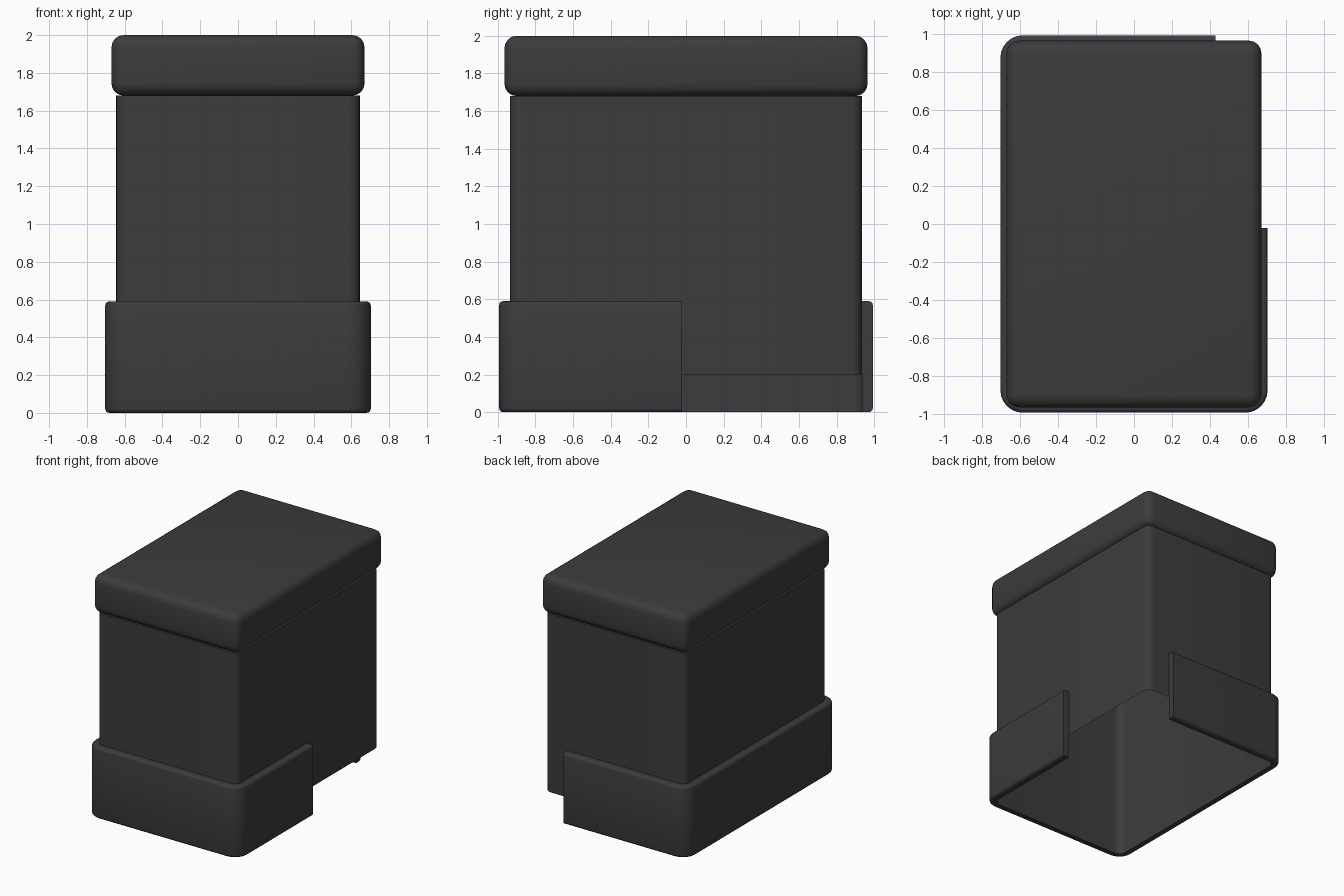
import bpy, bmesh
from math import sin, cos, radians

if "Cube" in bpy.data.objects:
    bpy.data.objects.remove(bpy.data.objects["Cube"])

HX, HY, R = 0.645, 0.935, 0.06      # body half sizes and corner radius
SEG = 6

mat = bpy.data.materials.new("dark_grey")
mat.diffuse_color = (0.045, 0.045, 0.045, 1)
mat.use_nodes = True
mat.node_tree.nodes["Principled BSDF"].inputs["Base Color"].default_value = mat.diffuse_color


def finish(name, bm):
    bmesh.ops.recalc_face_normals(bm, faces=bm.faces)
    me = bpy.data.meshes.new(name)
    bm.to_mesh(me)
    bm.free()
    me.materials.append(mat)
    ob = bpy.data.objects.new(name, me)
    bpy.context.collection.objects.link(ob)
    bpy.ops.object.select_all(action='DESELECT')
    bpy.context.view_layer.objects.active = ob
    ob.select_set(True)
    bpy.ops.object.shade_smooth_by_angle(angle=radians(35))
    return ob


def corner(sx, sy, start):
    """Arc of (x, y, nx, ny) around one corner of the body outline."""
    pts = []
    for i in range(SEG + 1):
        a = radians(start + 90 * i / SEG)
        pts.append((sx * (HX - R) + R * cos(a), sy * (HY - R) + R * sin(a), cos(a), sin(a)))
    return pts


back_right, back_left = corner(1, 1, 0), corner(-1, 1, 90)
front_left, front_right = corner(-1, -1, 180), corner(1, -1, 270)

# Body: thin shell, open underneath
bm = bmesh.new()
outline = back_right + back_left + front_left + front_right
low = [bm.verts.new((p[0], p[1], 0.2)) for p in outline]
top = [bm.verts.new((p[0], p[1], 1.68)) for p in outline]
n = len(outline)
for i in range(n):
    j = (i + 1) % n
    bm.faces.new((low[i], low[j], top[j], top[i]))
bm.faces.new(top)
body = finish("body", bm)

# Lid: rounded block
bm = bmesh.new()
bmesh.ops.create_cube(bm, size=1)
for v in bm.verts:
    v.co = (v.co.x * 1.34, v.co.y * 1.93, 1.84 + v.co.z * 0.32)
bmesh.ops.bevel(bm, geom=bm.edges[:], offset=0.065, segments=4, profile=0.5, affect='EDGES')
lid = finish("lid", bm)

# Base skirt: wall profile swept round three corners, open at the back right
b = 0.022
T, H = 0.058, 0.59
arc = [radians(90 * i / 3) for i in range(4)]
profile = [(0, 0)] + [(T - b + b * sin(a), b - b * cos(a)) for a in arc]
profile += [(T - b + b * cos(a), H - b + b * sin(a)) for a in arc] + [(0, H)]
path = [(0.43, HY, 0, 1)] + back_left + front_left + front_right + [(HX, -0.02, 1, 0)]
bm = bmesh.new()
rings = [[bm.verts.new((x + nx * d, y + ny * d, z)) for d, z in profile] for x, y, nx, ny in path]
m = len(profile)
for r0, r1 in zip(rings, rings[1:]):
    for i in range(m):
        j = (i + 1) % m
        bm.faces.new((r0[i], r0[j], r1[j], r1[i]))
bm.faces.new(rings[0])
bm.faces.new(rings[-1])
skirt = finish("base_skirt", bm)
